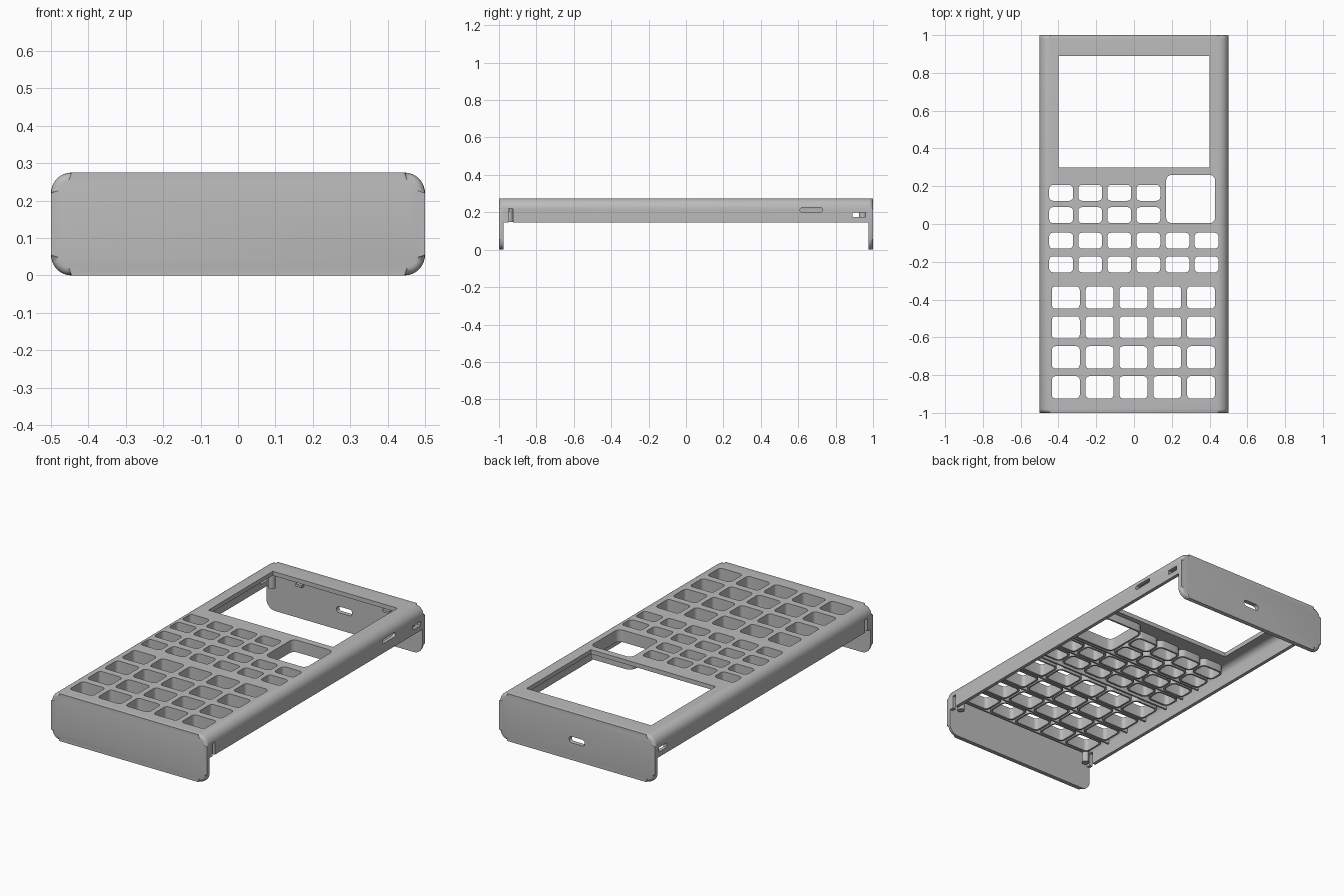
import bpy, bmesh, math

if "Cube" in bpy.data.objects:
    bpy.data.objects.remove(bpy.data.objects["Cube"])

grey = bpy.data.materials.new("case grey")
grey.diffuse_color = (0.5, 0.5, 0.5, 1)
grey.use_nodes = True
grey.node_tree.nodes["Principled BSDF"].inputs["Base Color"].default_value = grey.diffuse_color


def loop(u0, u1, v0, v1, r, seg=5):
    """Rounded rectangle as a list of 2D points."""
    if r <= 0:
        return [(u0, v0), (u1, v0), (u1, v1), (u0, v1)]
    pts = []
    corners = [(u1 - r, v1 - r), (u0 + r, v1 - r), (u0 + r, v0 + r), (u1 - r, v0 + r)]
    for i, (cu, cv) in enumerate(corners):
        for k in range(seg + 1):
            a = math.pi / 2 * (i + k / seg)
            pts.append((cu + r * math.cos(a), cv + r * math.sin(a)))
    return pts


def place(u, v, w, axis):
    return {"x": (w, u, v), "y": (u, w, v), "z": (u, v, w)}[axis]


def prism(bm, rect, r, w0, w1, axis="z", seg=5):
    """Solid extrusion of a rounded rectangle along an axis."""
    pts = loop(*rect, r, seg)
    a = [bm.verts.new(place(u, v, w0, axis)) for u, v in pts]
    b = [bm.verts.new(place(u, v, w1, axis)) for u, v in pts]
    n = len(pts)
    caps = [bm.faces.new(a), bm.faces.new(b)]
    for i in range(n):
        j = (i + 1) % n
        bm.faces.new((a[i], a[j], b[j], b[i]))
    return caps


def ring(bm, rect, r, t, z0, z1):
    """Hollow collar around a rounded hole."""
    x0, x1, y0, y1 = rect
    inner = loop(x0, x1, y0, y1, r)
    outer = loop(x0 - t, x1 + t, y0 - t, y1 + t, r + t)
    cols = [[bm.verts.new((x, y, z)) for x, y in p]
            for p, z in ((inner, z0), (outer, z0), (outer, z1), (inner, z1))]
    n = len(inner)
    for c in range(4):
        d = (c + 1) % 4
        for i in range(n):
            j = (i + 1) % n
            bm.faces.new((cols[c][i], cols[c][j], cols[d][j], cols[d][i]))


def finish(bm, name):
    bmesh.ops.recalc_face_normals(bm, faces=bm.faces)
    me = bpy.data.meshes.new(name)
    bm.to_mesh(me)
    bm.free()
    me.materials.append(grey)
    ob = bpy.data.objects.new(name, me)
    bpy.context.collection.objects.link(ob)
    return ob


def activate(ob):
    bpy.ops.object.select_all(action="DESELECT")
    ob.select_set(True)
    bpy.context.view_layer.objects.active = ob


def cut(ob, bm):
    cutter = finish(bm, "cutter")
    cutter.hide_render = True
    mod = ob.modifiers.new("cut", "BOOLEAN")
    mod.operation = "DIFFERENCE"
    mod.solver = "EXACT"
    mod.object = cutter
    activate(ob)
    bpy.ops.object.modifier_apply(modifier=mod.name)
    bpy.data.objects.remove(cutter)


def smooth(ob):
    activate(ob)
    bpy.ops.object.shade_smooth_by_angle(angle=math.radians(35))


# Key openings: small upper keys, larger lower keys, square pad
TOP, UNDER = 0.275, 0.25
keys = []
for y, count in ((0.165, 4), (0.047, 4), (-0.088, 6), (-0.214, 6)):
    for i in range(count):
        x = -0.386 + 0.154 * i
        keys.append(((x - 0.063, x + 0.063, y - 0.042, y + 0.042), 0.02))
for row in range(4):
    for i in range(5):
        x, y = -0.361 + 0.179 * i, -0.389 - 0.1585 * row
        keys.append(((x - 0.074, x + 0.074, y - 0.059, y + 0.059), 0.02))
keys.append(((0.17, 0.43, 0.005, 0.26), 0.03))

# Case: rounded bar, softened at both ends
bm = bmesh.new()
caps = prism(bm, (-0.5, 0.5, 0, TOP), 0.055, -1, 1, "y", 8)
edges = list({e for f in caps for e in f.edges})
bmesh.ops.bevel(bm, geom=edges, offset=0.02, segments=4, profile=0.5, affect="EDGES")
case = finish(bm, "case")

# Hollow inside, then drop the lower side walls leaving the end plates
bm = bmesh.new()
prism(bm, (-0.48, 0.48, -0.2, UNDER), 0.035, -0.975, 0.975, "y")
cut(case, bm)
bm = bmesh.new()
prism(bm, (-0.7, 0.7, -0.975, 0.975), 0, -0.1, 0.145)
cut(case, bm)

# Screen window and key openings
bm = bmesh.new()
prism(bm, (-0.4, 0.4, 0.3, 0.89), 0, 0.2, 0.35)
for rect, r in keys:
    prism(bm, rect, r, 0.2, 0.35)
cut(case, bm)

# Ports: end slot, side pill, side slots and front notches
bm = bmesh.new()
prism(bm, (-0.05, 0.05, 0.1, 0.136), 0.016, 0.9, 1.1, "y")
prism(bm, (0.61, 0.73, 0.2, 0.225), 0.012, 0.46, 0.6, "x")
for s in (-1, 1):
    prism(bm, (0.89, 0.96, 0.175, 0.2), 0.003, s * 0.46, s * 0.6, "x")
    prism(bm, (-0.95, -0.926, 0.1, 0.22), 0.003, s * 0.46, s * 0.6, "x")
cut(case, bm)
smooth(case)

# Collars under each key opening
bm = bmesh.new()
for rect, r in keys:
    ring(bm, rect, r, 0.011, 0.205, UNDER + 0.002)
smooth(finish(bm, "key_collars"))

# Ribs between key rows
bm = bmesh.new()
for y in (-0.02, -0.151, -0.293, -0.468, -0.627, -0.785, -0.945):
    prism(bm, (-0.475, 0.475, y - 0.005, y + 0.005), 0, 0.205, UNDER + 0.002)
finish(bm, "key_ribs")

# Corner posts
bm = bmesh.new()
for sx in (-1, 1):
    for y in (-0.945, 0.945):
        x = sx * 0.445
        prism(bm, (x - 0.02, x + 0.02, y - 0.02, y + 0.02), 0.0199, 0.147, UNDER + 0.002)
smooth(finish(bm, "corner_posts"))

# Small catches on the inside of the back plate
bm = bmesh.new()
for x in (-0.28, 0.28):
    prism(bm, (x - 0.02, x + 0.02, 0.955, 0.978), 0, 0.19, 0.205)
finish(bm, "back_catches")
